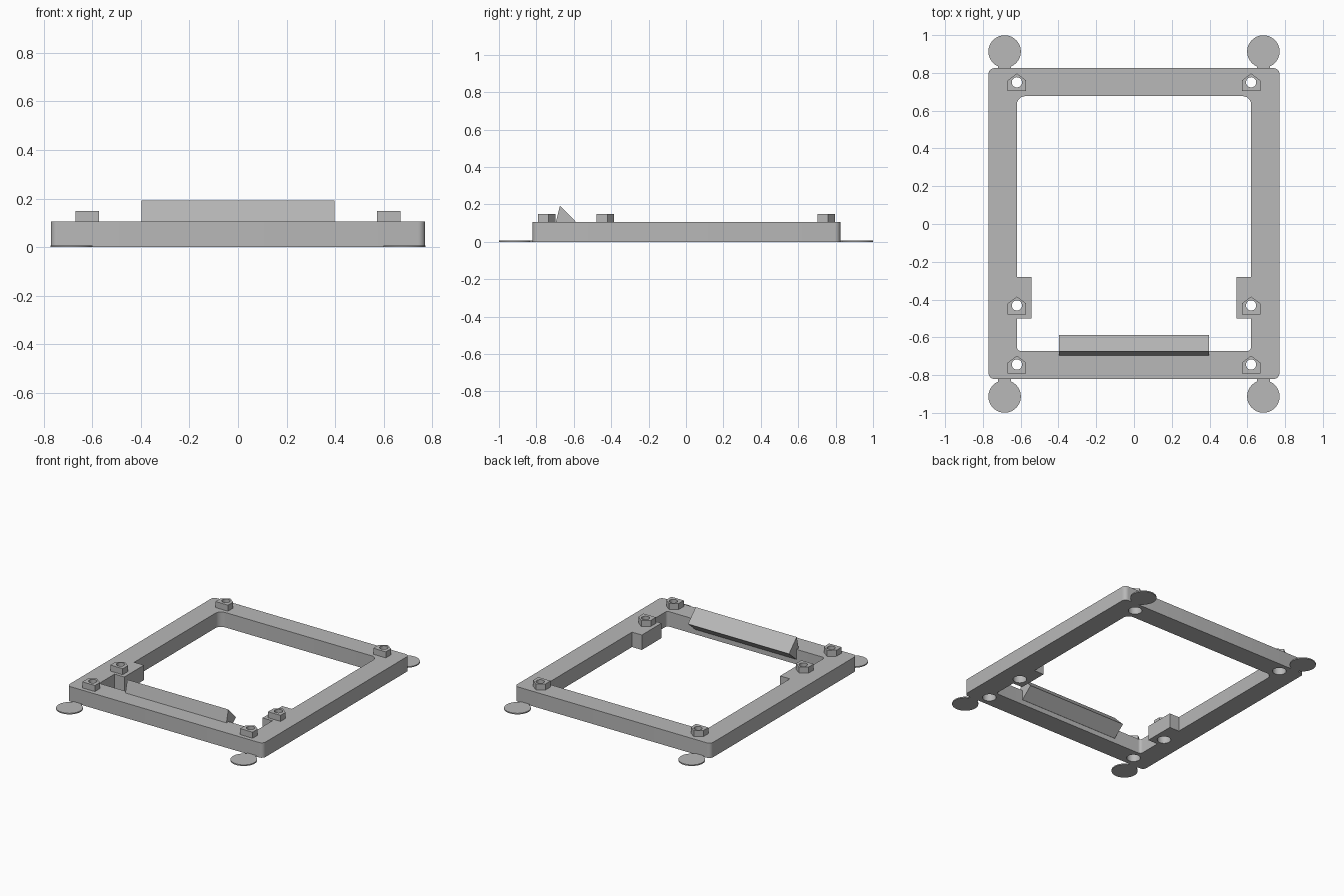
import bpy, bmesh, math
from mathutils import Vector

if "Cube" in bpy.data.objects:
    bpy.data.objects.remove(bpy.data.objects["Cube"])

grey = bpy.data.materials.new("plain_grey")
grey.use_nodes = True
colour = (0.48, 0.48, 0.48, 1)
grey.diffuse_color = colour
grey.node_tree.nodes["Principled BSDF"].inputs["Base Color"].default_value = colour

FRAME_H = 0.106
BOSS_H = 0.149


def rounded(corners, steps=6):
    """Outline from (x, y, radius) corners, each replaced by an arc."""
    out = []
    for i, (x, y, r) in enumerate(corners):
        p = Vector((x, y))
        if r == 0:
            out.append(p)
            continue
        a = (Vector(corners[i - 1][:2]) - p).normalized()
        b = (Vector(corners[(i + 1) % len(corners)][:2]) - p).normalized()
        centre = p + (a + b) * r
        for k in range(steps + 1):
            t = k / steps * math.pi / 2
            out.append(centre - b * r * math.cos(t) - a * r * math.sin(t))
    return out


def circle(x, y, r, n=32):
    return [Vector((x + r * math.cos(math.tau * i / n),
                    y + r * math.sin(math.tau * i / n))) for i in range(n)]


def prism(name, outline, low, high, along_x=False):
    """Extrude an outline along z, or a (y, z) outline along x."""
    bm = bmesh.new()
    place = (lambda p: (low, p[0], p[1])) if along_x else (lambda p: (p[0], p[1], low))
    face = bm.faces.new([bm.verts.new(place(p)) for p in outline])
    grown = bmesh.ops.extrude_face_region(bm, geom=[face])["geom"]
    shift = Vector((high - low, 0, 0)) if along_x else Vector((0, 0, high - low))
    bmesh.ops.translate(bm, vec=shift,
                        verts=[g for g in grown if isinstance(g, bmesh.types.BMVert)])
    bmesh.ops.recalc_face_normals(bm, faces=bm.faces)
    mesh = bpy.data.meshes.new(name)
    bm.to_mesh(mesh)
    bm.free()
    mesh.materials.append(grey)
    obj = bpy.data.objects.new(name, mesh)
    bpy.context.collection.objects.link(obj)
    return obj


def carve(obj, cutters):
    """Cut the cutters out of an object and bake the result."""
    for cutter in cutters:
        mod = obj.modifiers.new("cut", 'BOOLEAN')
        mod.operation, mod.solver, mod.object = 'DIFFERENCE', 'EXACT', cutter
    bpy.context.view_layer.update()
    graph = bpy.context.evaluated_depsgraph_get()
    baked = bpy.data.meshes.new_from_object(obj.evaluated_get(graph))
    obj.modifiers.clear()
    obj.data = baked
    for cutter in cutters:
        bpy.data.objects.remove(cutter)


def smooth(obj):
    bpy.ops.object.select_all(action='DESELECT')
    obj.select_set(True)
    bpy.context.view_layer.objects.active = obj
    bpy.ops.object.shade_smooth_by_angle(angle=math.radians(30))


# Rectangular frame and its opening, stepped in around the two side tabs
X, BACK, FRONT = 0.77, 0.825, -0.82
frame = prism("frame", rounded([(-X, FRONT, .03), (X, FRONT, .03),
                                (X, BACK, .03), (-X, BACK, .03)]), 0, FRAME_H)
right_side = [(.62, -.672, .02), (.62, -.5, 0), (.543, -.5, 0),
              (.543, -.28, 0), (.62, -.28, 0), (.62, .677, .045)]
left_side = [(-x, y, r) for x, y, r in reversed(right_side)]
cutters = [prism("opening_cutter", rounded(right_side + left_side), -.1, .3)]

# Screw holes with a wide recess underneath, and a pointed boss above each
holes = [(s * .62, y) for s in (-1, 1) for y in (.75, -.431, -.744)]
for x, y in holes:
    cutters.append(prism("hole_cutter", circle(x, y, .027), -.1, .3))
    cutters.append(prism("recess_cutter", circle(x, y, .045), -.1, .06))
carve(frame, cutters)
smooth(frame)

for x, y in holes:
    house = [(x - .049, y - .047), (x + .049, y - .047), (x + .049, y + .01),
             (x, y + .047), (x - .049, y + .01)]
    boss = prism("screw_boss", house, FRAME_H, BOSS_H)
    carve(boss, [prism("hole_cutter", circle(x, y, .027), 0, .3)])
    smooth(boss)

# Wedge-shaped lip overhanging the opening along the front bar
prism("front_lip", [(-.697, .1), (-.674, .193), (-.588, .106), (-.671, .035),
                    (-.69, .035)], -.398, .396, along_x=True)

# Thin corner pads joined by short necks
for sx in (-1, 1):
    for sy in (-1, 1):
        x, y = sx * .685, sy * .913
        smooth(prism("corner_pad", circle(x, y, .086, 48), 0, .008))
        a, b = sorted((sy * .815, sy * .86))
        prism("pad_neck", [(x - .035, a), (x + .035, a), (x + .035, b), (x - .035, b)],
              0, .0075)
